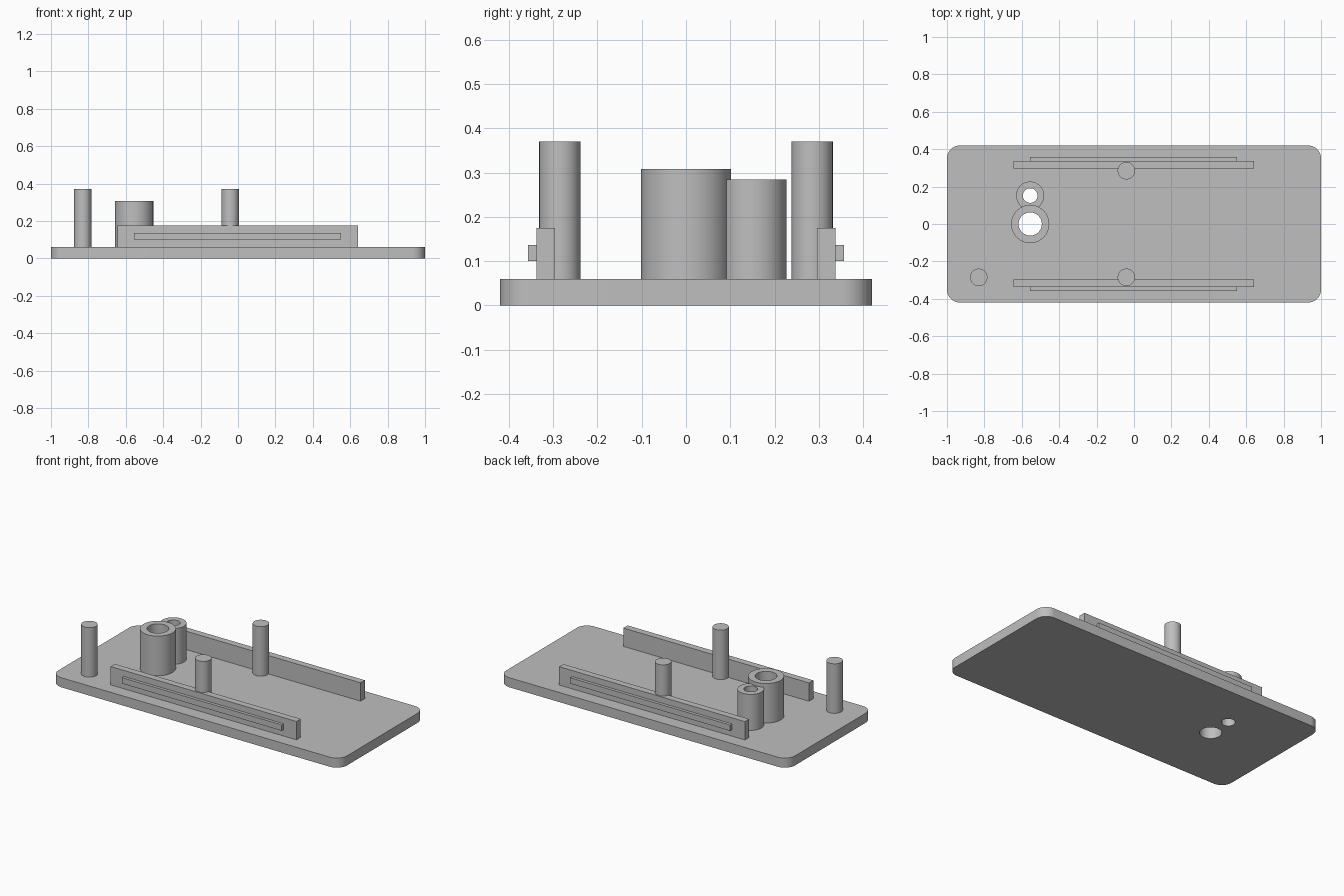
import bpy, bmesh, math

if "Cube" in bpy.data.objects:
    bpy.data.objects.remove(bpy.data.objects["Cube"])

grey = bpy.data.materials.new("light grey")
grey.diffuse_color = (0.52, 0.52, 0.52, 1)
grey.use_nodes = True
grey.node_tree.nodes["Principled BSDF"].inputs["Base Color"].default_value = grey.diffuse_color
PLATE_TOP = 0.06


def circle(cx, cy, r, n=64, a0=0.0, a1=2 * math.pi, closed=True):
    steps = n if closed else n - 1
    return [(cx + r * math.cos(a0 + (a1 - a0) * i / steps),
             cy + r * math.sin(a0 + (a1 - a0) * i / steps)) for i in range(n)]


def prism(name, outline, z0, z1):
    """Extrude a flat outline from z0 to z1."""
    bm = bmesh.new()
    low = [bm.verts.new((x, y, z0)) for x, y in outline]
    high = [bm.verts.new((x, y, z1)) for x, y in outline]
    bm.faces.new(low[::-1])
    bm.faces.new(high)
    for i in range(len(low)):
        j = (i + 1) % len(low)
        bm.faces.new((low[i], low[j], high[j], high[i]))
    mesh = bpy.data.meshes.new(name)
    bm.to_mesh(mesh)
    bm.free()
    mesh.materials.append(grey)
    obj = bpy.data.objects.new(name, mesh)
    bpy.context.collection.objects.link(obj)
    return obj


def box(name, x0, x1, y0, y1, z0, z1):
    return prism(name, [(x0, y0), (x1, y0), (x1, y1), (x0, y1)], z0, z1)


def drill(obj, cutter):
    mod = obj.modifiers.new("drill", 'BOOLEAN')
    mod.operation, mod.solver, mod.object = 'DIFFERENCE', 'EXACT', cutter
    cutter.hide_render = True
    cutter.hide_set(True)


parts = []

# base plate with rounded corners
R, HX, HY = 0.07, 1.0, 0.42
outline = []
for k, (sx, sy) in enumerate([(1, 1), (-1, 1), (-1, -1), (1, -1)]):
    a = k * math.pi / 2
    outline += circle(sx * (HX - R), sy * (HY - R), R, 13, a, a + math.pi / 2, False)
plate = prism("base_plate", outline, 0, PLATE_TOP)
parts.append(plate)

# hollow bosses, bored through the plate
for label, cy, outer, inner, top in (("large", 0.0, 0.102, 0.062, 0.308),
                                     ("small", 0.152, 0.075, 0.039, 0.285)):
    boss = prism(label + "_boss", circle(-0.555, cy, outer), PLATE_TOP, top)
    bore = prism(label + "_bore_cutter", circle(-0.555, cy, inner), -0.1, 0.5)
    drill(boss, bore)
    drill(plate, bore)
    parts.append(boss)

# side rails, each with a long snap ridge on its outer face
for label, s in (("front", -1), ("back", 1)):
    y0, y1 = sorted((s * 0.296, s * 0.338))
    parts.append(box(label + "_rail", -0.645, 0.642, y0, y1, PLATE_TOP, 0.175))
    y0, y1 = sorted((s * 0.338, s * 0.357))
    parts.append(box(label + "_ridge", -0.555, 0.552, y0, y1, 0.1, 0.137))

# locating pegs
for label, x, y in (("corner", -0.83, -0.285), ("front", -0.041, -0.285),
                    ("back", -0.041, 0.285)):
    parts.append(prism(label + "_peg", circle(x, y, 0.0465, 48), PLATE_TOP, 0.37))

# smooth round walls, keep edges sharp
bpy.ops.object.select_all(action='DESELECT')
for obj in parts:
    obj.select_set(True)
bpy.context.view_layer.objects.active = plate
bpy.ops.object.shade_smooth_by_angle(angle=math.radians(30))
